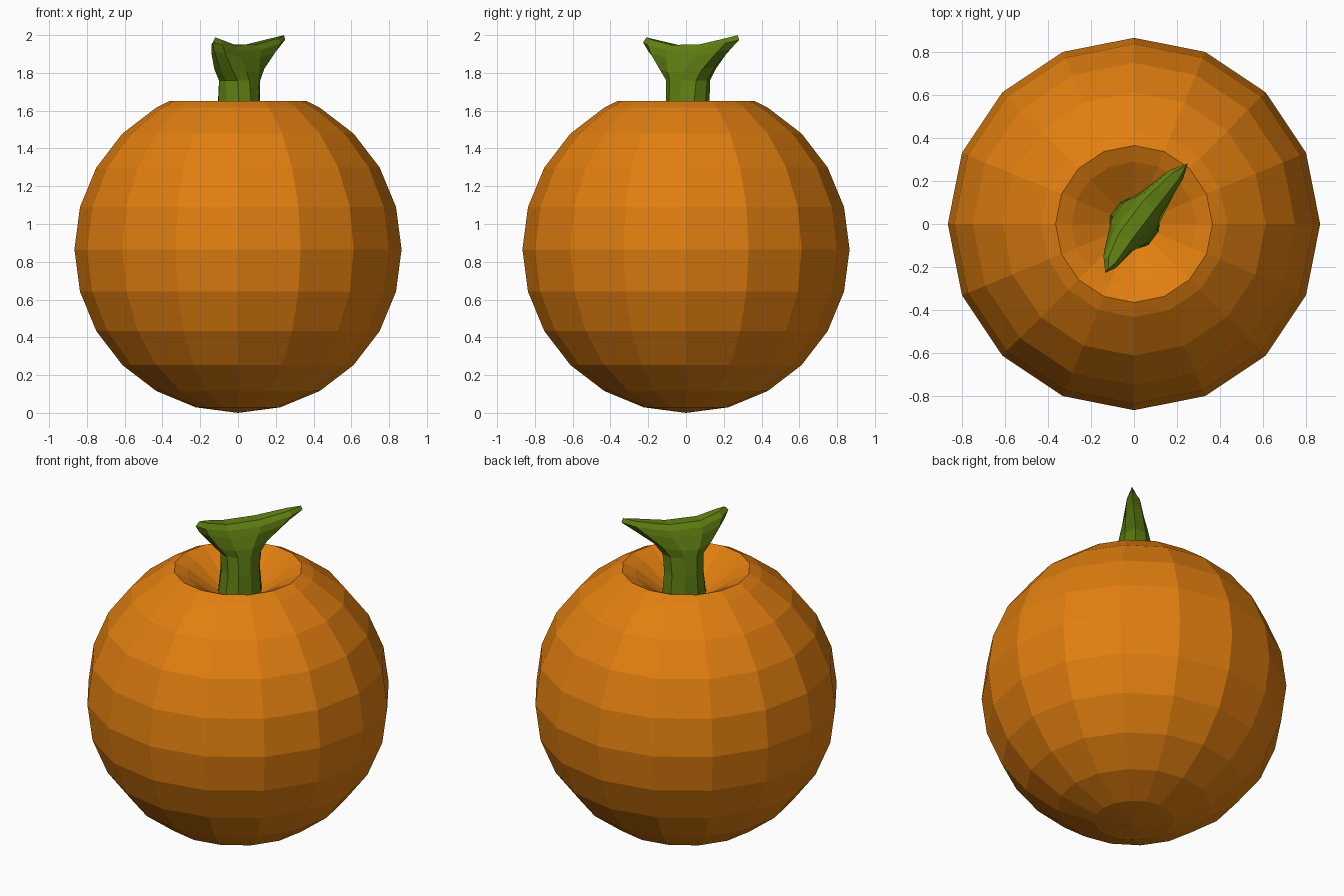
import bpy, bmesh
from math import cos, sin, pi, radians

if "Cube" in bpy.data.objects:
    bpy.data.objects.remove(bpy.data.objects["Cube"])


def material(name, rgb):
    m = bpy.data.materials.new(name)
    m.diffuse_color = (*rgb, 1)
    m.use_nodes = True
    m.node_tree.nodes["Principled BSDF"].inputs["Base Color"].default_value = m.diffuse_color
    return m


def loft(name, rings, mat, cap):
    """Skin a list of equal-length closed rings; cap(bm, first, last) closes the ends."""
    bm = bmesh.new()
    vs = [[bm.verts.new(p) for p in ring] for ring in rings]
    n = len(rings[0])
    for a, b in zip(vs, vs[1:]):
        for i in range(n):
            j = (i + 1) % n
            bm.faces.new((a[i], a[j], b[j], b[i]))
    cap(bm, vs[0], vs[-1])
    bmesh.ops.recalc_face_normals(bm, faces=bm.faces)
    me = bpy.data.meshes.new(name)
    bm.to_mesh(me)
    bm.free()
    me.materials.append(mat)
    ob = bpy.data.objects.new(name, me)
    bpy.context.collection.objects.link(ob)
    return ob


# Fruit body: 16-sided sphere with a rounded rim and a dimple on top
R = 0.866
profile = [(R * sin(radians(15 * k)), R - R * cos(radians(15 * k))) for k in range(1, 11)]
profile += [(0.365, 1.65), (0.29, 1.615)]
body = [[(r * cos(2 * pi * i / 16), r * sin(2 * pi * i / 16), z) for i in range(16)]
        for r, z in profile]


def cap_body(bm, first, last):
    for ring, z in ((first, 0.0), (last, 1.42)):
        pole = bm.verts.new((0, 0, z))
        for i in range(16):
            bm.faces.new((ring[i], ring[(i + 1) % 16], pole))


loft("fruit_body", body, material("orange_skin", (0.75, 0.21, 0.005)), cap_body)

# Stem: round at the base, flaring into a thin two-tipped blade
# columns: z, reach to rear tip, reach to front tip, half thickness, tip rise, sideways bend
sections = [
    (1.40, 0.15, 0.13, 0.120, 0.00, 0.00),
    (1.65, 0.13, 0.10, 0.115, 0.00, 0.00),
    (1.76, 0.14, 0.105, 0.105, 0.00, 0.00),
    (1.80, 0.19, 0.16, 0.100, 0.03, 0.00),
    (1.87, 0.31, 0.235, 0.078, 0.055, -0.02),
    (1.91, 0.375, 0.262, 0.062, 0.065, -0.03),
    (1.94, 0.365, 0.240, 0.035, 0.06, -0.03),
]
N = 10
A = radians(53)


def stem_ring(z, rear, front, half, rise, bend):
    pts = []
    for i in range(N):
        c, s = cos(2 * pi * i / N), sin(2 * pi * i / N)
        u = c * (rear if c > 0 else front)
        v = half * s + bend * c * c
        lift = rise * abs(c) ** 1.5 * (1 if c > 0 else 0.8)
        pts.append((u * cos(A) - v * sin(A), u * sin(A) + v * cos(A), z + lift))
    return pts


def cap_stem(bm, first, last):
    bm.faces.new(first)
    for i in range(N // 2):
        ids = dict.fromkeys((i, i + 1, N - i - 1, (N - i) % N))
        bm.faces.new([last[k] for k in ids])


loft("stem", [stem_ring(*s) for s in sections], material("stem_green", (0.12, 0.22, 0.006)), cap_stem)
